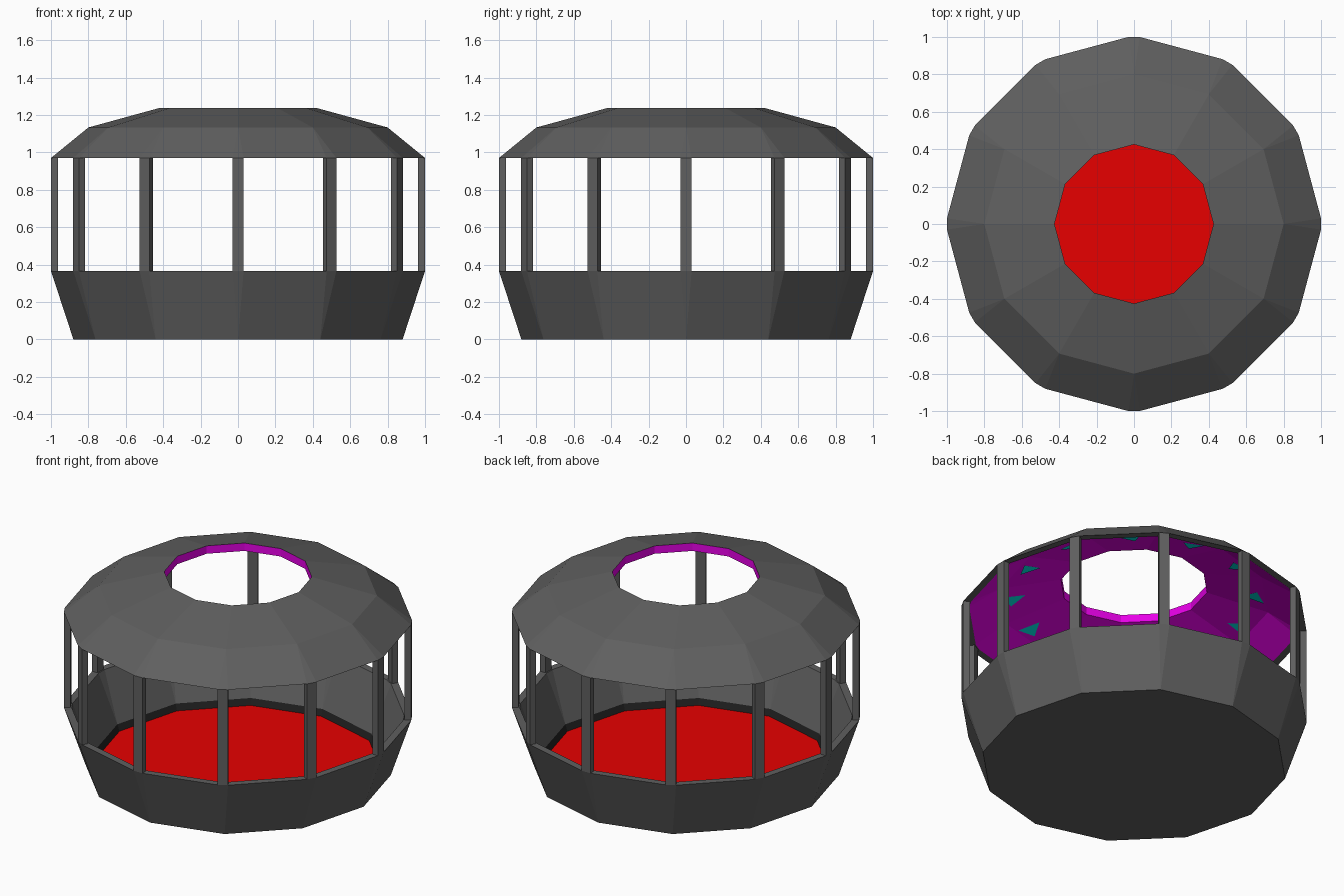
import bpy, bmesh
from math import cos, sin, pi

if "Cube" in bpy.data.objects:
    bpy.data.objects.remove(bpy.data.objects["Cube"])

SIDES = 12
STEP = 2 * pi / SIDES


def material(name, r, g, b):
    m = bpy.data.materials.new(name)
    m.diffuse_color = (r, g, b, 1)
    m.use_nodes = True
    m.node_tree.nodes["Principled BSDF"].inputs["Base Color"].default_value = m.diffuse_color
    return m


GREY = material("dark_grey", 0.115, 0.115, 0.115)
BLACK = material("black", 0.015, 0.015, 0.015)
RED = material("red", 0.8, 0.0, 0.0)
PURPLE = material("purple", 0.8, 0.0, 0.8)
TEAL = material("teal", 0.0, 0.8, 0.8)


def place(angle, r, t, z):
    """Point at radius r along an angle, shifted sideways by t."""
    return (r * cos(angle) - t * sin(angle), r * sin(angle) + t * cos(angle), z)


def finish(name, bm, mat):
    bmesh.ops.remove_doubles(bm, verts=bm.verts, dist=0.0005)
    me = bpy.data.meshes.new(name)
    bm.to_mesh(me)
    bm.free()
    me.materials.append(mat)
    ob = bpy.data.objects.new(name, me)
    bpy.context.collection.objects.link(ob)
    return ob


def loft(name, profile, mat, cap_start=False, cap_end=False):
    """Twelve-sided loft; profile rows are radius, z, half width of the cut corner."""
    bm = bmesh.new()
    rings = []
    for r, z, hw in profile:
        rings.append([bm.verts.new(place(k * STEP, r, s * hw, z))
                      for k in range(SIDES) for s in (-1, 1)])
    n = 2 * SIDES
    for a, b in zip(rings, rings[1:]):
        for j in range(n):
            i = (j + 1) % n
            bm.faces.new((a[j], a[i], b[i], b[j]))
    if cap_start:
        bm.faces.new(rings[0][::-1])
    if cap_end:
        bm.faces.new(rings[-1])
    return finish(name, bm, mat)


HW = 0.03

# Flared lower wall with its rim, inner face and base
loft("lower_wall", [(0.88, 0, 0), (1, 0.366, HW), (0.955, 0.366, HW), (0.845, 0.06, 0)],
     GREY, cap_start=True)

# Dark skirting and red floor
loft("skirting", [(0.845, 0.06, 0), (0.83, 0.02, 0)], BLACK)
loft("floor", [(0.83, 0.02, 0)], RED, cap_end=True)

# Roof shell and its lining around the open hole
loft("roof", [(0.955, 0.97, HW), (1, 0.97, HW), (0.8, 1.133, 0), (0.425, 1.236, 0)], GREY)
loft("roof_lining", [(0.425, 1.236, 0), (0.425, 1.186, 0), (0.78, 1.09, 0),
                     (0.955, 0.97, HW)], PURPLE)

# Window posts
bm = bmesh.new()
for k in range(SIDES):
    lo, hi = [[bm.verts.new(place(k * STEP, r, t, z)) for r, t in
               ((1, -HW), (1, HW), (0.962, HW), (0.962, -HW))] for z in (0.366, 0.97)]
    for j in range(4):
        i = (j + 1) % 4
        bm.faces.new((lo[j], lo[i], hi[i], hi[j]))
finish("window_posts", bm, GREY)

# Small teal patches on the lining, facing down
bm = bmesh.new()
for k in range(SIDES):
    a = (k + 0.5) * STEP
    f = bm.faces.new([bm.verts.new(place(a, d, t, 1.182 - (d - 0.41) * 0.28))
                      for d, t in ((0.74, 0.10), (0.71, -0.02), (0.62, 0.06))])
    f.normal_update()
    if f.normal.z > 0:
        f.normal_flip()
finish("lining_patches", bm, TEAL)
